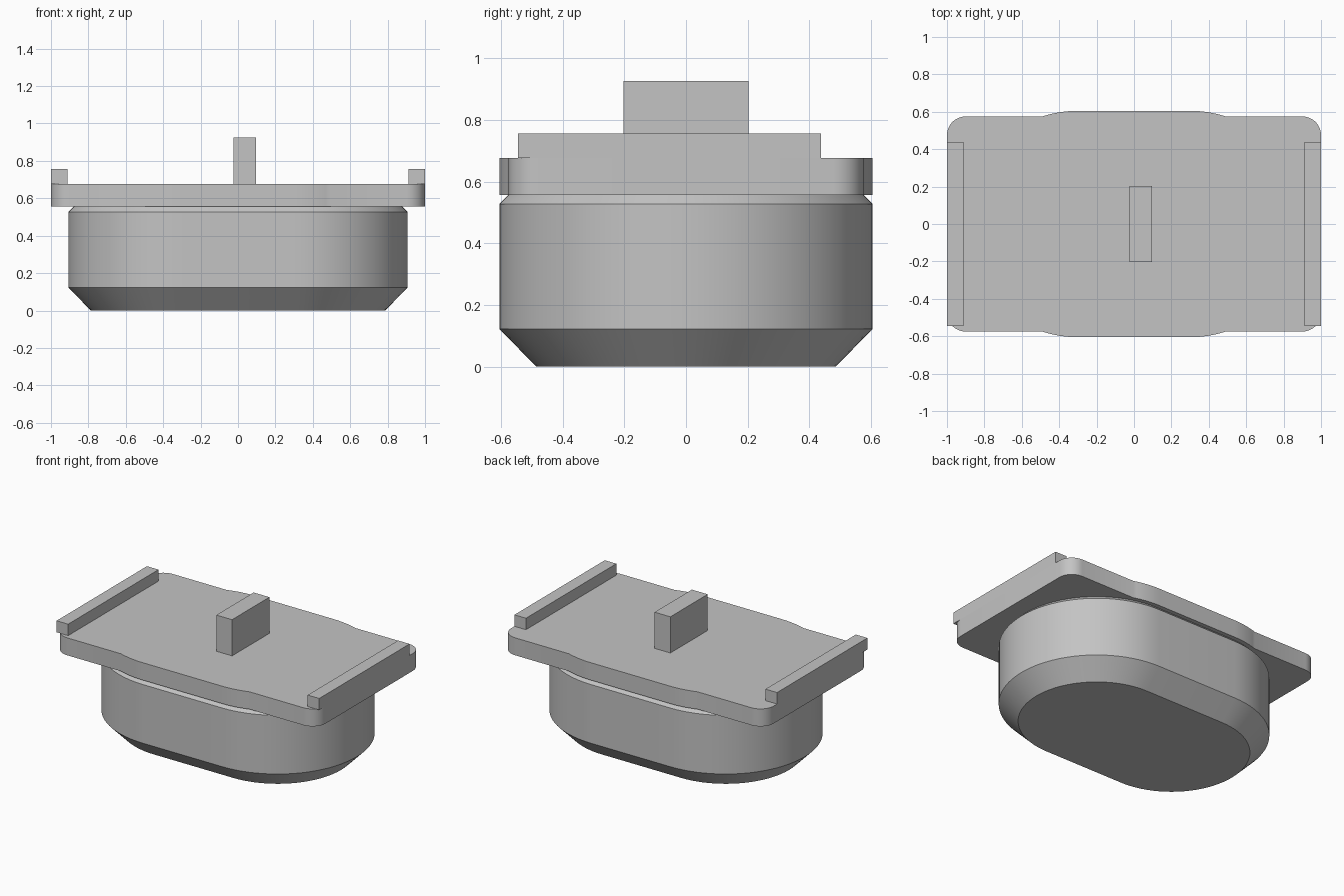
import bpy, bmesh
from math import asin, cos, sin, pi, radians

cube = bpy.data.objects.get("Cube")
if cube:
    bpy.data.objects.remove(cube, do_unlink=True)

grey = bpy.data.materials.new("plain grey")
grey.use_nodes = True
colour = (0.55, 0.55, 0.55, 1)
grey.diffuse_color = colour
grey.node_tree.nodes["Principled BSDF"].inputs["Base Color"].default_value = colour

HALF, RADIUS = 0.302, 0.605          # rounded body: half straight length, end radius
PLATE_Z, PLATE_TOP = 0.557, 0.677


def arc(cx, cy, r, start, end, steps):
    angles = [start + (end - start) * i / steps for i in range(steps + 1)]
    return [(cx + r * cos(a), cy + r * sin(a)) for a in angles]


def mirrored(quarter):
    """Complete a +x +y quarter outline into a closed counter-clockwise loop."""
    upper = quarter + [(-x, y) for x, y in reversed(quarter)]
    loop = upper + [(-x, -y) for x, y in upper]
    return [p for i, p in enumerate(loop)
            if abs(p[0] - loop[i - 1][0]) + abs(p[1] - loop[i - 1][1]) > 1e-5]


def loft(name, sections):
    """Skin equal-sized outlines stacked at given heights, with end caps."""
    bm = bmesh.new()
    rings = [[bm.verts.new((x, y, z)) for x, y in loop] for z, loop in sections]
    n = len(rings[0])
    for low, high in zip(rings, rings[1:]):
        for i in range(n):
            j = (i + 1) % n
            bm.faces.new((low[i], low[j], high[j], high[i]))
    bm.faces.new(rings[0][::-1])
    bm.faces.new(rings[-1])
    mesh = bpy.data.meshes.new(name)
    bm.to_mesh(mesh)
    bm.free()
    mesh.materials.append(grey)
    obj = bpy.data.objects.new(name, mesh)
    bpy.context.collection.objects.link(obj)
    bpy.ops.object.select_all(action="DESELECT")
    obj.select_set(True)
    bpy.context.view_layer.objects.active = obj
    bpy.ops.object.shade_smooth_by_angle(angle=radians(30))
    return obj


def block(name, x0, x1, y0, y1, z0, z1):
    loop = [(x0, y0), (x1, y0), (x1, y1), (x0, y1)]
    return loft(name, [(z0, loop), (z1, loop)])


def stadium(inset):
    return mirrored(arc(HALF, 0, RADIUS - inset, 0, pi / 2, 20))


# Body with a deep lower chamfer and a small upper one
loft("body", [(0, stadium(0.12)), (0.123, stadium(0)),
              (0.527, stadium(0)), (PLATE_Z, stadium(0.03))])

# Cover plate: rounded rectangle whose long sides bulge along the body outline
corner, side = 0.1, 0.575
quarter = arc(1 - corner, side - corner, corner, 0, pi / 2, 10)
quarter += arc(HALF, 0, RADIUS, asin(side / RADIUS), pi / 2, 8)
plate = mirrored(quarter)
loft("cover_plate", [(PLATE_Z, plate), (PLATE_TOP, plate)])

# End rails and the upright centre tab
block("left_rail", 0.912, 1, -0.545, 0.438, PLATE_TOP, 0.756)
block("right_rail", -1, -0.912, -0.545, 0.438, PLATE_TOP, 0.756)
block("centre_tab", -0.023, 0.097, -0.203, 0.203, PLATE_TOP, 0.926)
